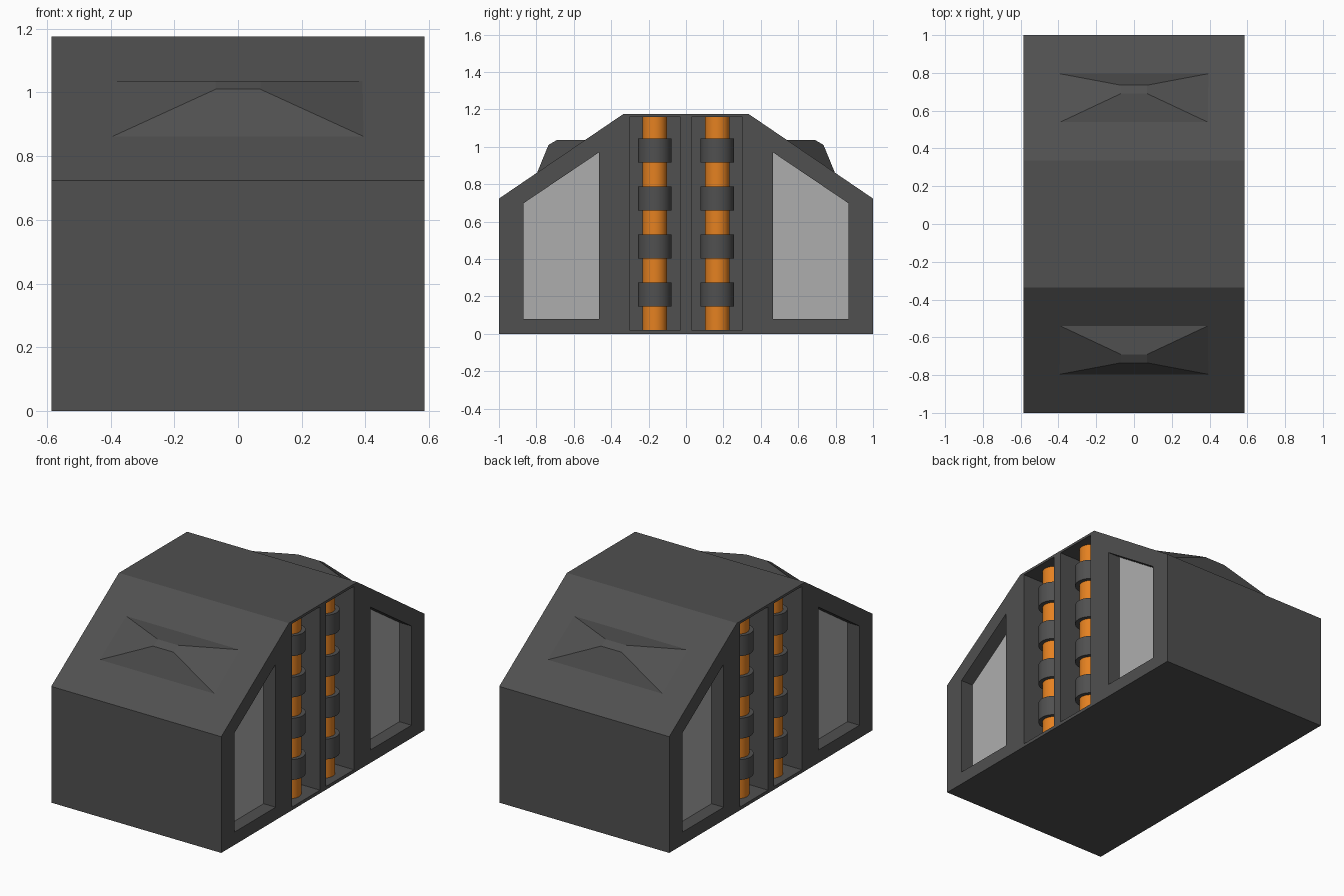
import bpy, bmesh, math

if "Cube" in bpy.data.objects:
    bpy.data.objects.remove(bpy.data.objects["Cube"])

HALF = 0.585   # half width of the body


def material(name, rgb):
    m = bpy.data.materials.new(name)
    m.diffuse_color = (*rgb, 1)
    m.use_nodes = True
    m.node_tree.nodes["Principled BSDF"].inputs["Base Color"].default_value = m.diffuse_color
    return m


dark = material("dark_grey", (0.08, 0.08, 0.08))
light = material("light_grey", (0.42, 0.42, 0.42))
orange = material("orange", (0.78, 0.22, 0.015))


def make_object(name, bm, mat=None):
    bmesh.ops.recalc_face_normals(bm, faces=bm.faces)
    me = bpy.data.meshes.new(name)
    bm.to_mesh(me)
    bm.free()
    ob = bpy.data.objects.new(name, me)
    bpy.context.collection.objects.link(ob)
    if mat:
        me.materials.append(mat)
    return ob


def add_prism(bm, profile, x0, x1):
    """Extrude a (y, z) profile from x0 to x1."""
    a = [bm.verts.new((x0, y, z)) for y, z in profile]
    b = [bm.verts.new((x1, y, z)) for y, z in profile]
    n = len(profile)
    bm.faces.new(a)
    bm.faces.new(b[::-1])
    for i in range(n):
        bm.faces.new((a[i], a[(i + 1) % n], b[(i + 1) % n], b[i]))


def mirrored(profile, s):
    return [(y * s, z) for y, z in profile]


BODY = [(-1, 0), (1, 0), (1, 0.723), (0.335, 1.175), (-0.335, 1.175), (-1, 0.723)]
WINDOW = [(-0.87, 0.08), (-0.465, 0.08), (-0.465, 0.97), (-0.87, 0.697)]
SLOT = [(-0.303, 0.02), (-0.03, 0.02), (-0.03, 1.16), (-0.303, 1.16)]

# Body with recessed windows and pipe slots on both sides
bm = bmesh.new()
add_prism(bm, BODY, -HALF, HALF)
body = make_object("body", bm, dark)

bm = bmesh.new()
for side in (-1, 1):
    for s in (-1, 1):
        add_prism(bm, mirrored(WINDOW, s), side * 0.495, side * 0.7)
        add_prism(bm, mirrored(SLOT, s), side * (HALF - 0.205), side * 0.7)
cutter = make_object("recess_cutter", bm, dark)
cutter.hide_render = True
cutter.hide_viewport = True
mod = body.modifiers.new("recesses", 'BOOLEAN')
mod.operation = 'DIFFERENCE'
mod.solver = 'EXACT'
mod.object = cutter

# Window panes
for side in (-1, 1):
    for s in (-1, 1):
        bm = bmesh.new()
        add_prism(bm, mirrored(WINDOW, s), side * 0.48, side * 0.502)
        make_object("window_pane", bm, light)


# Pipes and their collars
def cylinder(name, x, y, z0, z1, r, mat):
    bpy.ops.mesh.primitive_cylinder_add(vertices=32, radius=r, depth=z1 - z0,
                                        location=(x, y, (z0 + z1) / 2))
    ob = bpy.context.object
    ob.name = name
    ob.data.materials.append(mat)
    bpy.ops.object.shade_smooth_by_angle(angle=math.radians(30))


for side in (-1, 1):
    for s in (-1, 1):
        x, y = side * (HALF - 0.112), s * 0.167
        cylinder("pipe", x, y, 0.02, 1.16, 0.065, orange)
        for i in range(4):
            z = 0.21 + i * 0.2567
            cylinder("pipe_collar", x, y, z - 0.063, z + 0.063, 0.089, dark)

# Faceted humps on the two sloping roof panels
for s in (-1, 1):
    bm = bmesh.new()
    rows = [(0.4, -0.797, 0.859), (0.07, -0.735, 1.01),
            (0.07, -0.69, 1.036), (0.4, -0.535, 1.036)]
    left = [bm.verts.new((-x, y * -s, z)) for x, y, z in rows]
    right = [bm.verts.new((x, y * -s, z)) for x, y, z in rows]
    for i in range(4):
        j = (i + 1) % 4
        bm.faces.new((left[i], left[j], right[j], right[i]))
    bm.faces.new(left)
    bm.faces.new(right[::-1])
    make_object("roof_hump", bm, dark)
